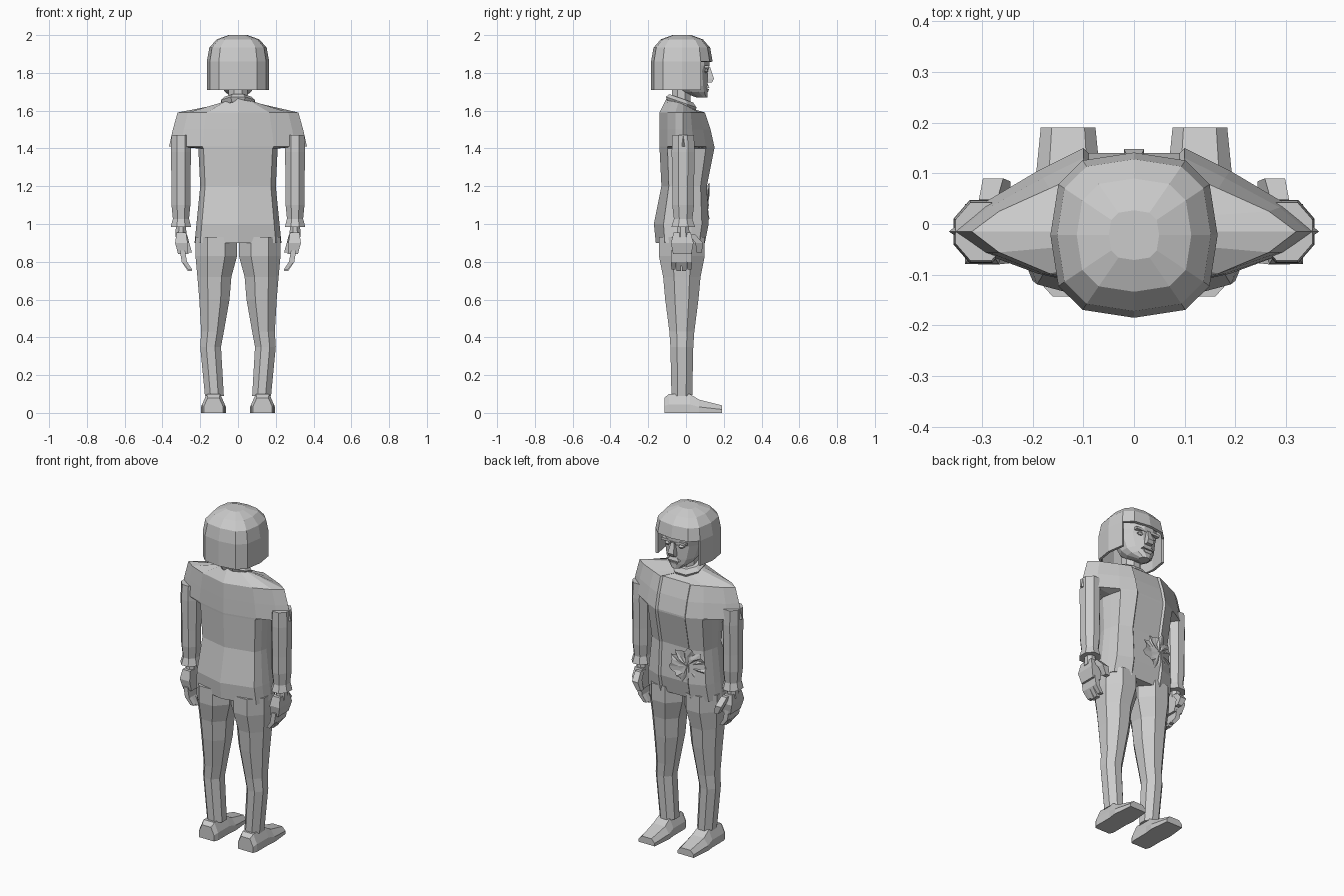
import bpy, bmesh, math, random
from mathutils import Vector

default_cube = bpy.data.objects.get("Cube")
if default_cube:
    bpy.data.objects.remove(default_cube, do_unlink=True)

random.seed(4)
grey = bpy.data.materials.new("plain grey")
grey.use_nodes = True
grey.diffuse_color = (0.6, 0.6, 0.6, 1)
shader = grey.node_tree.nodes["Principled BSDF"]
shader.inputs["Base Color"].default_value = grey.diffuse_color


def finish(name, bm):
    """Turn the mesh being built into a named grey object."""
    mesh = bpy.data.meshes.new(name)
    bm.to_mesh(mesh)
    bm.free()
    mesh.materials.append(grey)
    part = bpy.data.objects.new(name, mesh)
    bpy.context.scene.collection.objects.link(part)
    return part


def skin(rings, close_start=True):
    """Join closed rings of points into one faceted skin."""
    bm = bmesh.new()
    rows = [[bm.verts.new(point) for point in ring] for ring in rings]
    count = len(rows[0])
    for lower, upper in zip(rows, rows[1:]):
        for i in range(count):
            j = (i + 1) % count
            bm.faces.new((lower[i], lower[j], upper[j], upper[i]))
    if close_start:
        bm.faces.new(rows[0])
    bm.faces.new(rows[-1])
    bmesh.ops.recalc_face_normals(bm, faces=bm.faces)
    return bm


def tube(name, rows, x=0, y=0, side=1, sides=8, depth=1.0, tilt=0):
    """Upright tube; each row is height, half width and an optional x and y shift."""
    phase = math.pi / sides
    rings = []
    for height, radius, *shift in rows:
        shift_x, shift_y = shift or (0, 0)
        reach = radius / math.cos(phase)
        ring = []
        for i in range(sides):
            angle = phase + math.tau * i / sides
            across = reach * math.cos(angle)
            along = reach * depth * math.sin(angle)
            ring.append((side * (x + shift_x + across), y + shift_y + along, height - tilt * along))
        rings.append(ring)
    return finish(name, skin(rings))


def mirrored(half):
    """Close a half outline that starts and ends on the centre line."""
    return half + [(-x, y, z) for x, y, z in half[-2:0:-1]]


# Jacket with recessed front strip; rows are height, front, back, side
jacket_rows = [
    (0.9, 0.1, -0.16, 0.23),
    (1, 0.12, -0.17, 0.22),
    (1.2, 0.11, -0.13, 0.2),
    (1.4, 0.15, -0.14, 0.21),
    (1.41, 0.15, -0.14, 0.365),
    (1.5, 0.13, -0.14, 0.345),
    (1.59, 0.1, -0.14, 0.32),
    (1.64, 0.05, -0.1, 0.1),
]
rings = []
for height, front, back, outer in jacket_rows:
    above_armpit = height > 1.4
    corner = outer * (0.52 if above_armpit else 0.87)
    flank = corner + 0.65 * (outer - corner)
    strip = min(0.09, corner * 0.6)
    half = [(0, front - 0.01), (strip, front - 0.01), (strip + 0.01, front),
            (corner, 0.7 * front), (flank, 0.25 * front), (outer, -0.015),
            (flank, 0.4 * back), (corner, 0.7 * back), (0, back)]
    lean = 0.45 if height > 1.6 else 0
    rings.append(mirrored([(x, y, height - lean * (y + 0.03)) for x, y in half]))
finish("jacket", skin(rings))

# Crumpled patch on the jacket front
bm = bmesh.new()
spokes = 30
rim_rings = []
centre = Vector((-0.085, 0.115, 1.1))
hub = bm.verts.new(centre)
for ring_size in (0.06, 0.11):
    rim = []
    for i in range(spokes):
        angle = math.tau * i / spokes
        reach = ring_size * random.uniform(0.8, 1.1)
        spot = centre + Vector((math.cos(angle), 0, math.sin(angle))) * reach
        bend = max(0, abs(spot.x) - 0.095) * 0.4
        spot.y += random.uniform(-0.005, 0.01) - bend
        rim.append(bm.verts.new(spot))
    rim_rings.append(rim)
near, far = rim_rings
for i in range(spokes):
    j = (i + 1) % spokes
    bm.faces.new((hub, near[j], near[i]))
    bm.faces.new((near[i], near[j], far[j]))
    bm.faces.new((near[i], far[j], far[i]))
finish("crumpled_patch", bm)

# Collar, neck and head
tube("collar", [(1.62, 0.08), (1.645, 0.09), (1.665, 0.07)], y=-0.025, depth=0.9, tilt=0.35)
tube("neck", [(1.6, 0.05), (1.75, 0.05)], y=-0.025)
tube("head", [(1.67, 0.03, 0, 0.07), (1.7, 0.07, 0, 0.03), (1.73, 0.09, 0, 0.01),
              (1.81, 0.11, 0, -0.01), (1.84, 0.11), (1.92, 0.11)], y=0.015, sides=12)

# Face details
tube("nose", [(1.83, 0.01), (1.77, 0.02, 0, 0.01), (1.75, 0.02)], y=0.118, sides=4)
tube("upper_lip", [(1.74, 0.02), (1.72, 0.04)], y=0.108, sides=4, depth=0.4)
tube("lower_lip", [(1.715, 0.03), (1.7, 0.02)], y=0.107, sides=4, depth=0.5)

# Hair: a bobbed dome with squarish plan, open over the face


def squarish(value, power):
    return math.copysign(abs(value) ** power, value)


def hair_ring(scale, height):
    ring = []
    for i in range(12):
        angle = math.tau * i / 12
        across = 0.165 * squarish(math.cos(angle), 0.7)
        along = 0.163 * squarish(math.sin(angle), 0.7)
        ring.append((scale * across, scale * along - 0.022, height))
    return ring


rings = [hair_ring(1, 1.71)]
for step in range(4):
    rise = math.pi * step / 7
    rings.append(hair_ring(math.cos(rise) ** 0.8, 1.86 + 0.143 * math.sin(rise) ** 0.8))
bm = skin(rings, close_start=False)
opening = []
for face in bm.faces:
    middle = face.calc_center_median()
    if middle.y > 0.09 and middle.z < 1.86:
        opening.append(face)
bmesh.ops.delete(bm, geom=opening, context="FACES")
hair = finish("hair", bm)
shell = hair.modifiers.new("thickness", "SOLIDIFY")
shell.thickness = 0.015
shell.offset = -1

# Paired parts, built once for each side
for side, label in ((1, "left"), (-1, "right")):
    tube(label + "_eye", [(1.8, 0.01), (1.81, 0.02), (1.82, 0.01)],
         x=0.045, y=0.107, side=side, depth=0.6)
    tube(label + "_brow", [(1.825, 0.03), (1.84, 0.03)],
         x=0.05, y=0.11, side=side, sides=4, depth=0.4)

    # Sleeve, cuff and wrist share the arm's axis
    arm = {"x": 0.302, "y": -0.015, "side": side, "depth": 1.15}
    tube(label + "_sleeve", [(1.47, 0.05), (1.38, 0.053), (1.2, 0.05), (1.1, 0.05), (1, 0.04)], **arm)
    tube(label + "_cuff", [(1.03, 0.042), (0.985, 0.054)], **arm)
    tube(label + "_wrist", [(1, 0.026), (0.93, 0.03)], **arm)

    # Hand
    tube(label + "_palm", [(0.955, 0.025), (0.9, 0.033), (0.84, 0.027, -0.01, 0)],
         x=0.3, y=-0.02, side=side, sides=4, depth=1.8)
    for finger in range(4):
        tip = 0.75 if finger in (1, 2) else 0.76
        tube(f"{label}_finger_{finger}",
             [(0.86, 0.014), (0.8, 0.014, -0.01, 0), (tip, 0.011, -0.04, 0)],
             x=0.294, y=-0.066 + 0.028 * finger, side=side, sides=4)
    tube(label + "_thumb", [(0.945, 0.018), (0.9, 0.02, -0.01, 0.04), (0.85, 0.014, -0.03, 0.04)],
         x=0.288, y=0.03, side=side, sides=4)

    # Trouser leg
    tube(label + "_trouser_leg",
         [(0.93, 0.11), (0.83, 0.11), (0.72, 0.09, 0.01, 0), (0.6, 0.08, 0.01, 0),
          (0.43, 0.06, 0.02, 0), (0.35, 0.055, 0.03, 0), (0.09, 0.05, 0.01, 0)],
         x=0.115, y=-0.022, side=side, depth=1.1)

    # Shoe: sections from heel to toe as position, half width, height
    rings = []
    for along, width, height in ((-0.115, 0.05, 0.08), (-0.09, 0.06, 0.1), (0.02, 0.06, 0.1),
                                 (0.07, 0.066, 0.07), (0.19, 0.054, 0.04)):
        half = [(width, 0), (width, height * 0.45), (width * 0.6, height)]
        outline = half + [(-across, up) for across, up in reversed(half)]
        rings.append([(side * (0.13 + across), along, up) for across, up in outline])
    finish(label + "_shoe", skin(rings))
